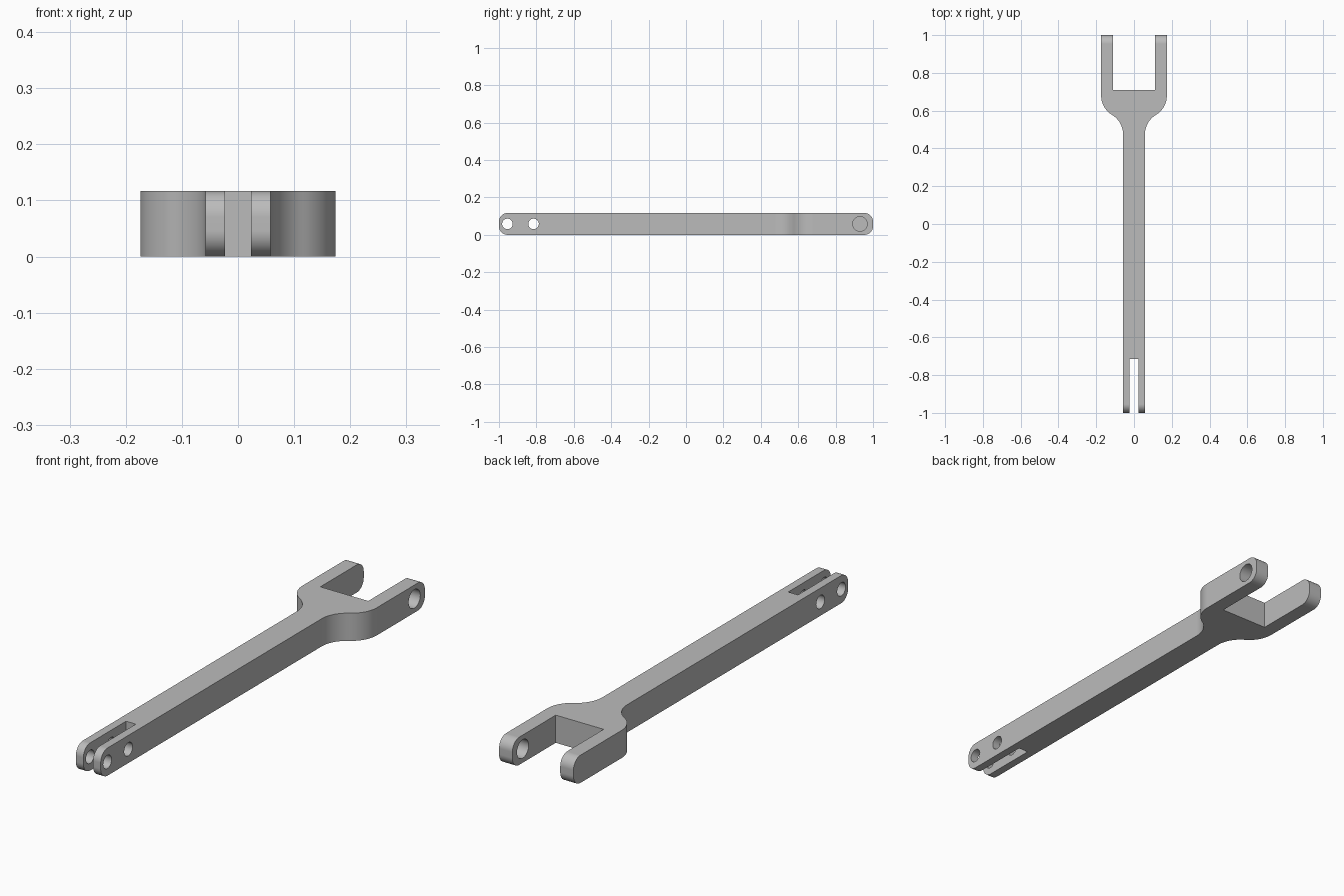
import bpy
import bmesh
from math import sin, cos, tan, atan2, pi
from mathutils import Vector

cube = bpy.data.objects.get("Cube")
if cube:
    bpy.data.objects.remove(cube, do_unlink=True)

HEIGHT = 0.117
MID = HEIGHT / 2
BAR = 0.058          # half width of the bar
FORK = 0.174         # half width of the fork
FLARE = (0.475, 0.68)  # where the neck widens

steel = bpy.data.materials.new("plain grey")
steel.use_nodes = True
steel.diffuse_color = (0.5, 0.5, 0.5, 1)
steel.node_tree.nodes["Principled BSDF"].inputs["Base Color"].default_value = (0.5, 0.5, 0.5, 1)


def prism(name, points, offset):
    """Extrude a closed 3D outline along an offset."""
    bm = bmesh.new()
    face = bm.faces.new([bm.verts.new(p) for p in points])
    new = bmesh.ops.extrude_face_region(bm, geom=[face])["geom"]
    bmesh.ops.translate(bm, vec=Vector(offset),
                        verts=[v for v in new if isinstance(v, bmesh.types.BMVert)])
    bmesh.ops.recalc_face_normals(bm, faces=bm.faces)
    mesh = bpy.data.meshes.new(name)
    bm.to_mesh(mesh)
    bm.free()
    mesh.materials.append(steel)
    ob = bpy.data.objects.new(name, mesh)
    bpy.context.collection.objects.link(ob)
    return ob


def arc(cx, cy, r, start, end, steps):
    return [(cx + r * cos(start + (end - start) * i / steps),
             cy + r * sin(start + (end - start) * i / steps)) for i in range(steps + 1)]


def cut(target, cutter, operation):
    """Apply a boolean and discard its cutter."""
    mod = target.modifiers.new(cutter.name, 'BOOLEAN')
    mod.operation, mod.object, mod.solver = operation, cutter, 'EXACT'
    bpy.context.view_layer.objects.active = target
    bpy.ops.object.modifier_apply(modifier=mod.name)
    bpy.data.objects.remove(cutter, do_unlink=True)


# Plan outline: slotted front, bar, S-curved neck and open fork
rise, run = FORK - BAR, FLARE[1] - FLARE[0]
turn = 2 * atan2(rise, run)
radius = run / (2 * sin(turn))
half = [(0, -0.715), (0.023, -0.715), (0.023, -1.1), (BAR, -1.1)]
half += arc(BAR + radius, FLARE[0], radius, pi, pi - turn, 14)
half += arc(FORK - radius, FLARE[1], radius, -turn, 0, 14)[1:]
half += [(FORK, 1.1), (0.112, 1.1), (0.112, 0.71)]
plan = half + [(-x, y) for x, y in reversed(half[1:])]
link = prism("forked_link_arm", [(x, y, -0.1) for x, y in plan], (0, 0, 0.4))

# Rounded side profile trims the ends and the thickness
r = 0.046
side = []
for i, (y, z) in enumerate([(1 - r, HEIGHT - r), (r - 1, HEIGHT - r), (r - 1, r), (1 - r, r)]):
    side += arc(y, z, r, i * pi / 2, (i + 1) * pi / 2, 10)
cut(link, prism("side_profile", [(-0.3, y, z) for y, z in side], (0.6, 0, 0)), 'INTERSECT')

# Pin holes: two through the front clevis, one through the left fork prong
for y, rad, start in [(-0.955, 0.028, -0.3), (-0.815, 0.028, -0.3), (0.93, 0.039, 0.05)]:
    ring = arc(y, MID, rad, 0, 2 * pi, 40)[:-1]
    cut(link, prism("pin_hole", [(start, a, b) for a, b in ring], (0.3 - start, 0, 0)), 'DIFFERENCE')

# Smooth curves with crisp edges
bpy.ops.object.select_all(action='DESELECT')
link.select_set(True)
bpy.context.view_layer.objects.active = link
bpy.ops.object.shade_smooth_by_angle(angle=pi / 6)
normals = link.modifiers.new("flat_face_normals", 'WEIGHTED_NORMAL')
normals.keep_sharp = True
